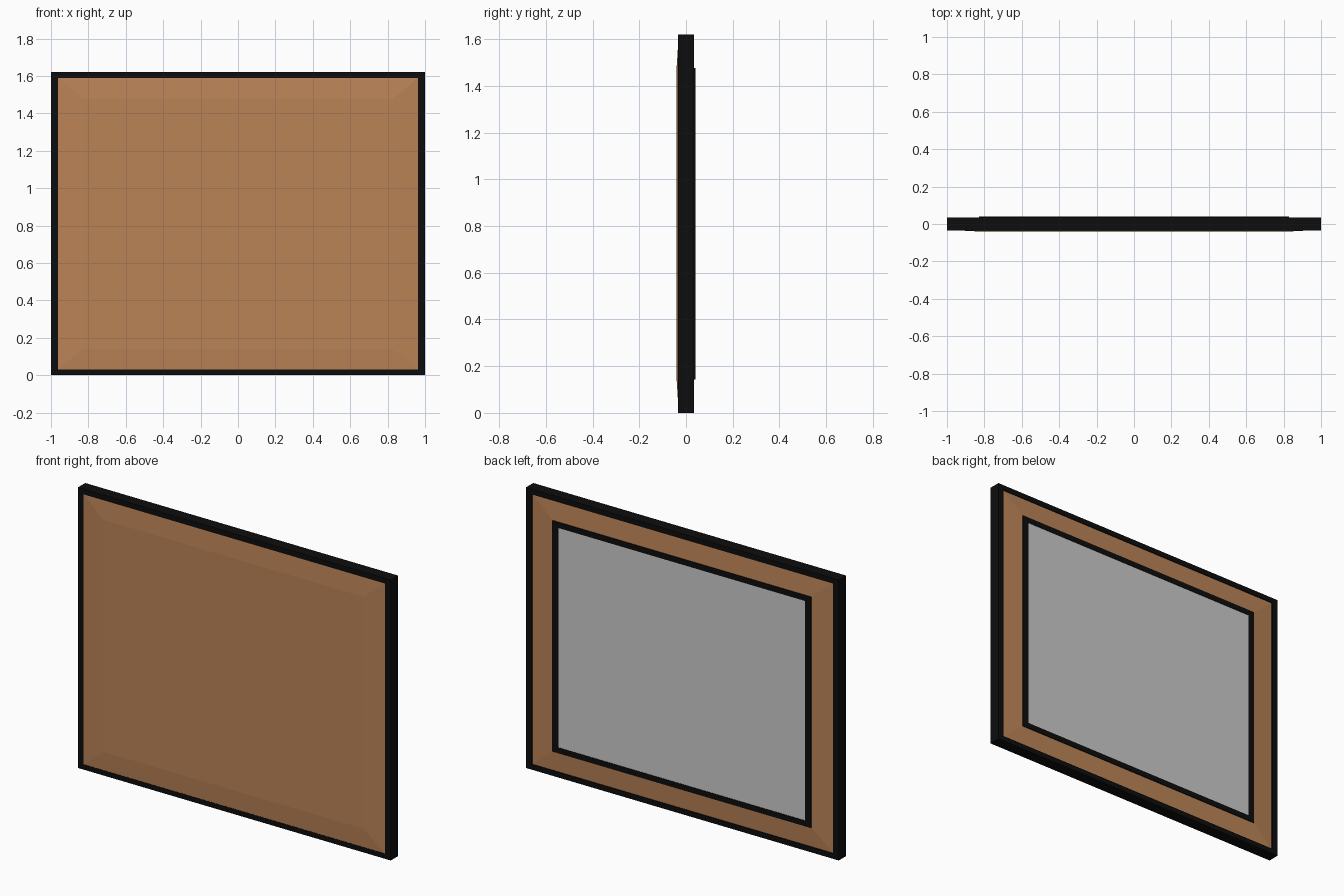
import bpy, bmesh

if "Cube" in bpy.data.objects:
    bpy.data.objects.remove(bpy.data.objects["Cube"])

HEIGHT = 1.62


def material(name, rgb):
    m = bpy.data.materials.new(name)
    m.diffuse_color = (*rgb, 1)
    m.use_nodes = True
    m.node_tree.nodes["Principled BSDF"].inputs["Base Color"].default_value = m.diffuse_color
    return m


def loft(name, sections, mat=None, ring=False):
    """Loft rectangles (half width, z margin, y); cap the ends or close as a ring."""
    bm = bmesh.new()
    loops = []
    for hw, mz, y in sections:
        corners = [(-hw, mz), (hw, mz), (hw, HEIGHT - mz), (-hw, HEIGHT - mz)]
        loops.append([bm.verts.new((x, y, z)) for x, z in corners])
    pairs = list(zip(loops, loops[1:]))
    if ring:
        pairs.append((loops[-1], loops[0]))
    else:
        bm.faces.new(loops[0])
        bm.faces.new(loops[-1])
    for a, b in pairs:
        for i in range(4):
            j = (i + 1) % 4
            bm.faces.new((a[i], a[j], b[j], b[i]))
    bmesh.ops.recalc_face_normals(bm, faces=bm.faces)
    me = bpy.data.meshes.new(name)
    bm.to_mesh(me)
    bm.free()
    ob = bpy.data.objects.new(name, me)
    bpy.context.collection.objects.link(ob)
    if mat:
        me.materials.append(mat)
    return ob


def frame(name, outer, inner, y0, y1, mat):
    return loft(name, [(*outer, y0), (*outer, y1), (*inner, y1), (*inner, y0)],
                mat, ring=True)


black = material("black_trim", (0.004, 0.004, 0.004))
brown = material("brown_wood", (0.5, 0.23, 0.095))

# Outer black rim
frame("outer_rim", (1.0, 0.0), (0.963, 0.03), -0.034, 0.034, black)

# Wooden board, raised towards the middle on both faces
loft("board", [(0.83, 0.14, -0.04), (0.963, 0.03, -0.033),
               (0.963, 0.03, 0.028), (0.83, 0.14, 0.035)], brown)

# Black border and grey sheet on the back
frame("screen_border", (0.828, 0.143), (0.788, 0.175), 0.03, 0.04, black)
loft("screen", [(0.79, 0.173, 0.03), (0.79, 0.173, 0.037)])
